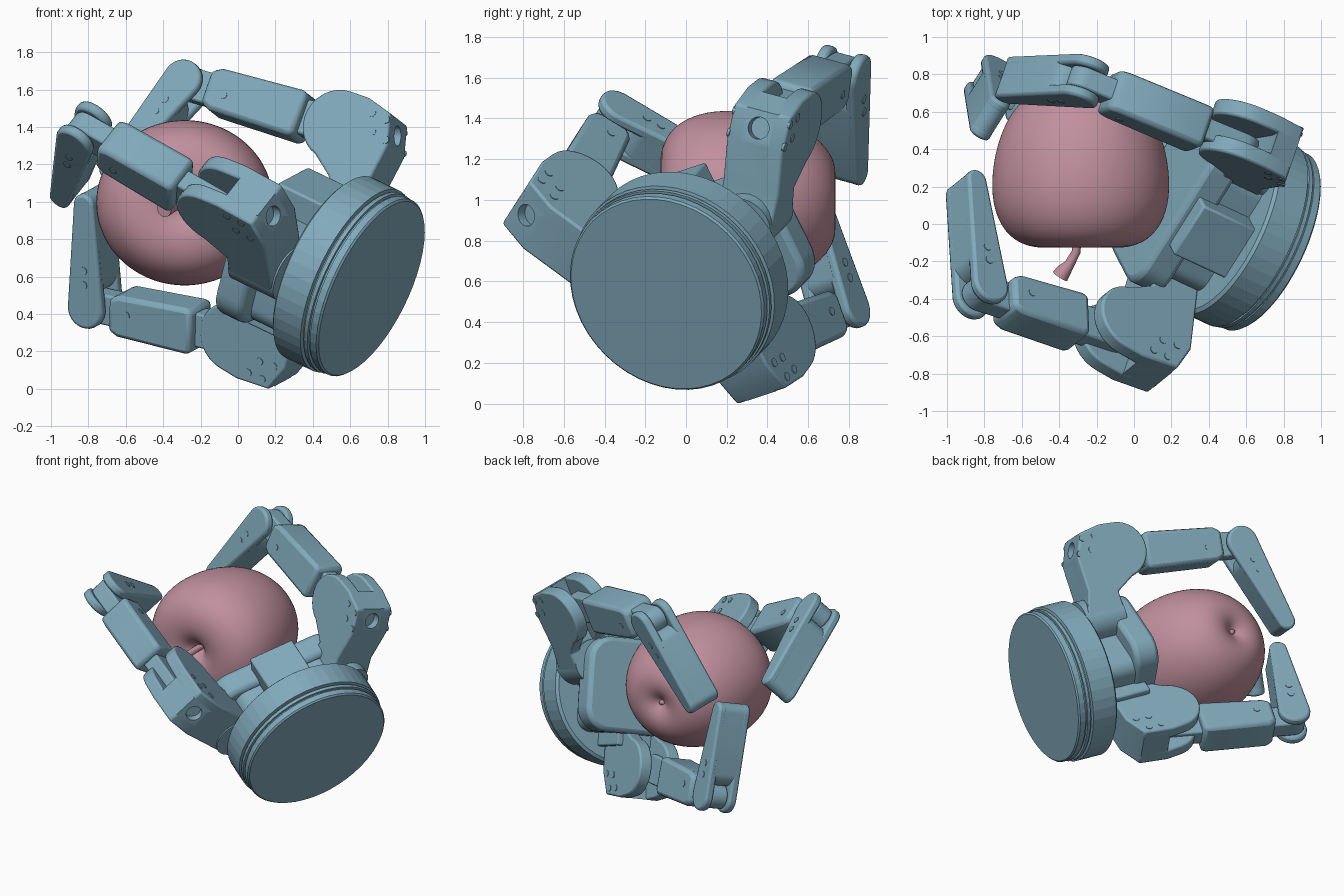
import bpy, bmesh
from math import sin, cos, pi, atan2, radians
from mathutils import Matrix, Vector

if "Cube" in bpy.data.objects:
    bpy.data.objects.remove(bpy.data.objects["Cube"])


def material(name, rgb):
    m = bpy.data.materials.new(name)
    m.diffuse_color = (*rgb, 1)
    m.use_nodes = True
    m.node_tree.nodes["Principled BSDF"].inputs["Base Color"].default_value = m.diffuse_color
    return m


STEEL = material("blue_grey", (0.22, 0.40, 0.50))
PINK = material("dusty_pink", (0.53, 0.28, 0.34))


def frame(a, b, c, o):
    """Matrix whose columns are three axes and an origin."""
    return Matrix([[a[i], b[i], c[i], o[i]] for i in range(3)] + [[0, 0, 0, 1]])


def finish(name, bm, mat, bevel=0, angle=30):
    bmesh.ops.recalc_face_normals(bm, faces=bm.faces)
    me = bpy.data.meshes.new(name)
    bm.to_mesh(me)
    bm.free()
    me.materials.append(mat)
    ob = bpy.data.objects.new(name, me)
    bpy.context.collection.objects.link(ob)
    bpy.ops.object.select_all(action='DESELECT')
    ob.select_set(True)
    bpy.context.view_layer.objects.active = ob
    bpy.ops.object.shade_smooth_by_angle(angle=radians(angle))
    if bevel:
        md = ob.modifiers.new("edge", 'BEVEL')
        md.width, md.segments = bevel, 2
        md.limit_method, md.angle_limit = 'ANGLE', radians(35)
    return ob


def prism(name, shells, M, mat=STEEL, bevel=0.012):
    """One object from several (outline, start, end) extrusions."""
    bm = bmesh.new()
    for pts, c0, c1 in shells:
        lo = [bm.verts.new(M @ Vector((p[0], p[1], c0))) for p in pts]
        hi = [bm.verts.new(M @ Vector((p[0], p[1], c1))) for p in pts]
        bm.faces.new(lo)
        bm.faces.new(hi)
        for i in range(len(pts)):
            j = (i + 1) % len(pts)
            bm.faces.new((lo[i], lo[j], hi[j], hi[i]))
    return finish(name, bm, mat, bevel)


def lathe(name, prof, n, M, mat, angle=30):
    bm = bmesh.new()
    rings = []
    for r, h in prof:
        k = n if r > 0 else 1
        rings.append([bm.verts.new(M @ Vector((r * cos(2*pi*i/n), r * sin(2*pi*i/n), h)))
                      for i in range(k)])
    for a, b in zip(rings, rings[1:]):
        for i in range(n):
            q = [a[i % len(a)], a[(i+1) % len(a)], b[(i+1) % len(b)], b[i % len(b)]]
            bm.faces.new(list(dict.fromkeys(q)))
    return finish(name, bm, mat, 0, angle)


def arc(c, r, a0, a1, n=14):
    return [(c[0] + r*cos(a0 + (a1-a0)*i/n), c[1] + r*sin(a0 + (a1-a0)*i/n)) for i in range(n+1)]


def capsule(p, q, rp, rq):
    d = atan2(q[1]-p[1], q[0]-p[0])
    return arc(q, rq, d - pi/2, d + pi/2) + arc(p, rp, d + pi/2, d + 3*pi/2)


def disc(c, r, n=12):
    return arc(c, r, 0, 2*pi*(n-1)/n, n-1)


def rect(x0, x1, y0, y1):
    return [(x0, y0), (x1, y0), (x1, y1), (x0, y1)]


# gripper frame: Z points from the base disc to the held fruit
Z = Vector((-0.83, 0.39, 0.40)).normalized()
Y = Vector((0.219, -0.43, 0.876))
Y = (Y - Z * Y.dot(Z)).normalized()
X = Y.cross(Z)
O = Vector((0.70, -0.09, 0.545))
G = frame(X, Y, Z, O)

# round base with grooves
lathe("base_disc", [(0, 0), (0.508, 0), (0.518, 0.01), (0.518, 0.05), (0.508, 0.05), (0.508, 0.062),
                    (0.525, 0.062), (0.525, 0.085), (0.514, 0.085), (0.514, 0.095), (0.535, 0.10),
                    (0.535, 0.275), (0.515, 0.29), (0, 0.29)], 48, frame(X, Y, Z, O - Z*0.018), STEEL, 5)


# palm: central block, rear box, thumb mount and rounded pad
def round_rect(x, y0, y1, r):
    pts = []
    for cx, cy, a in ((x-r, y1-r, 0), (r-x, y1-r, pi/2), (r-x, y0+r, pi), (x-r, y0+r, 1.5*pi)):
        pts += arc((cx, cy), r, a, a + pi/2, 7)
    return pts


prism("palm_body", [(round_rect(0.36, -0.33, 0.26, 0.1), 0.25, 0.54),
                    (rect(-0.16, 0.16, 0, 0.41), 0.25, 0.60),
                    (rect(-0.19, 0.19, -0.42, 0), 0.25, 0.56)], G)
prism("palm_pad", [(round_rect(0.475, -0.34, 0.30, 0.16), 0.47, 0.65)], G, bevel=0.03)


def finger(tag, ux, uy, vx, vy, off, off_link, u0, dw, p2, p3, hole=True):
    """Finger in its own plane: u outward, w along Z, v sideways."""
    u, v = X*ux + Y*uy, X*vx + Y*vy
    F = frame(u, Z, v, O + v*off)
    FL = frame(u, Z, v, O + v*off_link)
    p1 = (u0, 0.65)
    d1 = (Vector(p2) - Vector(p1)).normalized()
    n1 = Vector((-d1.y, d1.x))
    d2 = (Vector(p3) - Vector(p2)).normalized()

    # knuckle: forked cheeks around a solid core
    def shift(pts):
        return [(u0 + a, 0.65 + b) for a, b in pts]
    low = [(-0.40, -0.38), (-0.22, -0.345 + dw), (0.02, -0.345 + dw), (0.18, -0.275 + dw)]
    cheek = shift(low + [(0.205, -0.09)] + arc((0, 0), 0.195, radians(5), radians(170))
                  + [(-0.27, -0.10), (-0.40, -0.10)])
    core = shift(low + [(0.203, -0.10), (0.10, -0.12), (-0.20, -0.12), (-0.40, -0.10)])
    K = 0.15
    prism(tag + "_knuckle_cheeks", [(cheek, -K, -0.06), (cheek, 0.06, K)], F)
    body = prism(tag + "_knuckle_core", [(core, -0.085, 0.085)], F, bevel=0)

    # cable hole in the slanted face at the back
    if hole:
        nrm = (u*0.4 - Z*0.916).normalized()
        c = F @ Vector((u0 + 0.10, 0.34 + dw, 0))
        cut = prism(tag + "_hole_cutter", [(disc((0, 0), 0.055, 20), -0.05, 0.1)],
                    frame(v, nrm.cross(v), nrm, c), bevel=0)
        cut.hide_render = True
        cut.hide_viewport = True
        md = body.modifiers.new("hole", 'BOOLEAN')
        md.object, md.operation, md.solver = cut, 'DIFFERENCE', 'EXACT'

    # swivel post at the palm
    post = frame(u, v, Z, O + v*off + u*(u0 - 0.40))
    prism(tag + "_swivel", [(disc((0, 0), 0.152, 28), 0.26, 0.55)], post, bevel=0)

    # inner link: tongue plus thick body
    def at(t, s):
        q = Vector(p1) + d1*t + n1*s
        return (q.x, q.y)
    L = (Vector(p2) - Vector(p1)).length
    prism(tag + "_link_tongue", [(capsule(p1, p2, 0.10, 0.085), -0.058, 0.058)], FL)
    prism(tag + "_link_body", [([at(0.22, -0.12), at(0.26, -0.13), at(L-0.20, -0.118), at(L-0.145, -0.09),
                                 at(L-0.145, 0.09), at(L-0.20, 0.118), at(0.26, 0.13), at(0.22, 0.12)],
                                -0.115, 0.115)], FL, bevel=0.025)

    # fingertip: forked at the joint, tapering to the end
    T = 0.118
    full = capsule(p2, p3, 0.108, 0.06)
    start = Vector(p2) + d2*0.17
    prism(tag + "_tip_cheeks", [(full, -T, -0.06), (full, 0.06, T)], FL, bevel=0.016)
    prism(tag + "_tip_core", [(capsule((start.x, start.y), p3, 0.095, 0.059), -0.085, 0.085)], FL, bevel=0)

    # screw heads on both sides
    def heads(spots, h):
        return [(disc(p, 0.022), s*(h - 0.01), s*(h + 0.004)) for p in spots for s in (-1, 1)]
    prism(tag + "_knuckle_screws",
          heads(shift([(0.14, -0.15), (0.14, -0.24), (0.04, -0.29), (0.05, -0.2)]), K), F, bevel=0)
    tips = [tuple(Vector(p2) + d2*t) for t in (0.14, 0.22)]
    prism(tag + "_link_screws", heads([at(L - 0.26, 0.02)], 0.115) + heads(tips, T), FL, bevel=0)


finger("upper_finger", -0.54, 0.84, 0.84, 0.54, -0.26, -0.215, 0.72, 0.03, (0.58, 1.57), (-0.02, 1.70))
finger("front_finger", 0.54, 0.84, 0.84, -0.54, 0.33, 0.375, 0.73, -0.035, (0.86, 1.49), (0.245, 1.65))
finger("lower_finger", 0, -1, 1, 0, 0.0, 0.09, 0.565, -0.015, (0.765, 1.505), (0.20, 1.665), False)

# apple, lying with its stem towards the front
AP = frame((0.476, 0, 0), (0, 0, 0.445), (0, -1, 0), (-0.285, 0.31, 0.995))
apple = lathe("apple", [(0, -0.37), (0.06, -0.38), (0.15, -0.41), (0.30, -0.43), (0.52, -0.41),
                        (0.78, -0.30), (0.95, -0.12), (1.015, 0.08), (0.98, 0.25), (0.82, 0.38),
                        (0.58, 0.435), (0.34, 0.44), (0.17, 0.405), (0.08, 0.35), (0, 0.31)],
              32, AP, PINK, 180)
sub = apple.modifiers.new("smooth", 'SUBSURF')
sub.levels = sub.render_levels = 2

# curved stem, thicker at the end
cu = bpy.data.curves.new("apple_stem", 'CURVE')
cu.dimensions = '3D'
cu.bevel_depth, cu.bevel_resolution, cu.use_fill_caps = 0.025, 4, True
path = [(-0.29, 0.08, 1.0, 0.9), (-0.30, -0.06, 0.995, 0.9), (-0.31, -0.15, 0.985, 0.95),
        (-0.345, -0.215, 0.975, 1.1), (-0.375, -0.25, 0.968, 1.6), (-0.395, -0.28, 0.962, 1.8)]
sp = cu.splines.new('POLY')
sp.points.add(len(path) - 1)
for pt, (x, y, z, r) in zip(sp.points, path):
    pt.co = (x, y, z, 1)
    pt.radius = r
sp.use_smooth = True
cu.materials.append(PINK)
bpy.context.collection.objects.link(bpy.data.objects.new("apple_stem", cu))

# calyx knob at the blossom end
lathe("apple_calyx", [(0, -0.395), (0.035, -0.39), (0.05, -0.36), (0, -0.34)], 10, AP, PINK, 60)
